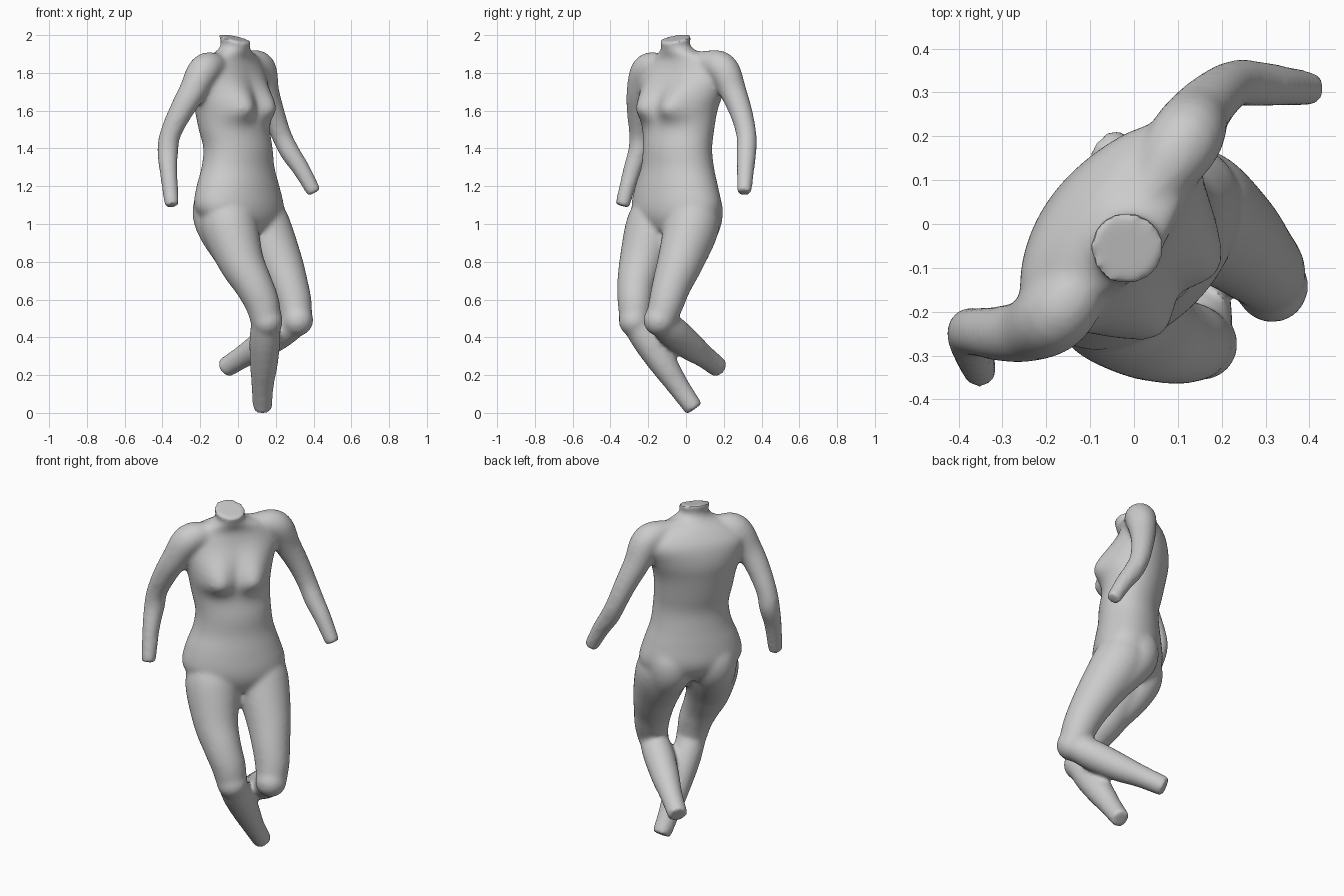
import bpy, bmesh, math
from mathutils import Vector, Matrix

old = bpy.data.objects.get("Cube")
if old:
    bpy.data.objects.remove(old)

grey = bpy.data.materials.new("plain_grey")
grey.use_nodes = True
grey.diffuse_color = (0.6, 0.6, 0.6, 1)
grey.node_tree.nodes["Principled BSDF"].inputs["Base Color"].default_value = (0.6, 0.6, 0.6, 1)

SIDES, STEPS = 40, 5
bm = bmesh.new()


def spline(rows):
    """Smoothly interpolate rows of numbers."""
    out = []
    for i in range(len(rows) - 1):
        quad = [Vector(rows[max(0, min(len(rows) - 1, i + k))]) for k in (-1, 0, 1, 2)]
        p0, p1, p2, p3 = quad
        for s in range(STEPS):
            t = s / STEPS
            out.append(p1 + 0.5 * t * ((p2 - p0) + t * ((2 * p0 - 5 * p1 + 4 * p2 - p3)
                                                       + t * (3 * (p1 - p2) + p3 - p0))))
    return out + [Vector(rows[-1])]


def loft(rings):
    """Skin a list of point rings and close both ends."""
    loops = [[bm.verts.new(p) for p in ring] for ring in rings]
    for a, b in zip(loops, loops[1:]):
        for i in range(SIDES):
            j = (i + 1) % SIDES
            bm.faces.new((a[i], a[j], b[j], b[i]))
    bm.faces.new(loops[0][::-1])
    bm.faces.new(loops[-1])


def ellipse(a, b):
    return [Vector((a * math.cos(math.tau * i / SIDES), b * math.sin(math.tau * i / SIDES), 0))
            for i in range(SIDES)]


def limb(rows):
    """Round tube through rows of x, y, z, radius."""
    pts = spline(rows)
    rings = []
    for i, p in enumerate(pts):
        way = (pts[min(i + 1, len(pts) - 1)] - pts[max(i - 1, 0)]).to_3d()
        turn = Vector((0, 0, -1)).rotation_difference(way.normalized())
        rings.append([p.to_3d() + turn @ v for v in ellipse(p[3], p[3])])
    loft(rings)


def ball(x, y, z, r):
    bmesh.ops.create_uvsphere(bm, u_segments=24, v_segments=16, radius=r,
                              matrix=Matrix.Translation((x, y, z)))


def bust(v, z):
    """Depth of the soft paired bulge at a torso point."""
    rise = (z - 1.615) / (.065 if z < 1.615 else .12)
    return .07 * math.exp(-((abs(v.x) - .105) / .085) ** 2 - rise ** 2)


# Torso and neck: x, y, z, half width, half depth, heading
torso = [
    (.04, -.06, .965, .17, .12, 45),
    (.02, -.05, 1.03, .252, .17, 45),
    (.005, -.05, 1.1, .279, .188, 45),
    (0, -.05, 1.2, .254, .179, 45),
    (0, -.045, 1.3, .218, .165, 45),
    (0, -.045, 1.4, .205, .16, 45),
    (-.02, -.04, 1.5, .213, .162, 46),
    (-.033, -.035, 1.6, .226, .168, 48),
    (-.048, -.02, 1.7, .255, .163, 50),
    (-.053, -.004, 1.8, .28, .136, 52),
    (-.035, -.005, 1.87, .215, .105, 52),
    (-.02, -.04, 1.915, .11, .085, 52),
    (-.015, -.055, 1.945, .076, .076, 52),
    (-.015, -.055, 1.985, .088, .088, 52),
]
rings = []
for x, y, z, a, b, heading in spline(torso):
    spin = Matrix.Rotation(math.radians(heading), 3, 'Z')
    ring = ellipse(a, b)
    for v in ring:
        if v.y < 0:
            v.y -= bust(v, z) * min(1, -v.y / .07)
        # Neck cut slopes forward
        v.z = max(0, z - 1.92) * 4 * v.y
    rings.append([Vector((x, y, z)) + spin @ v for v in ring])
loft(rings)

# Arms
limb([(-.05, -.06, 1.865, .045), (-.11, -.13, 1.84, .067), (-.178, -.205, 1.815, .085),
      (-.242, -.242, 1.7, .073), (-.3, -.25, 1.6, .064), (-.357, -.246, 1.48, .056),
      (-.372, -.25, 1.39, .056), (-.367, -.29, 1.27, .047), (-.35, -.338, 1.095, .039)])
limb([(.0, .01, 1.87, .045), (.05, .09, 1.85, .067), (.115, .19, 1.825, .085),
      (.148, .25, 1.7, .071), (.19, .295, 1.58, .06), (.23, .32, 1.47, .054),
      (.275, .32, 1.38, .053), (.335, .315, 1.29, .047), (.405, .308, 1.165, .039)])

# Seat, running down into the backs of the thighs
limb([(-.085, -.08, 1.17, .09), (-.115, -.09, 1.1, .119), (-.117, -.097, 1.03, .12),
      (-.09, -.13, .94, .105), (-.03, -.19, .83, .09)])
limb([(.045, .04, 1.17, .09), (.05, .07, 1.1, .119), (.052, .072, 1.03, .12),
      (.105, .05, .94, .108), (.18, .01, .83, .095)])

# Thighs, knees and shins
limb([(-.07, -.12, 1.13, .1), (-.055, -.142, 1.06, .138), (-.04, -.175, .97, .149),
      (.018, -.233, .8, .121), (.082, -.263, .68, .102), (.128, -.27, .58, .092),
      (.15, -.27, .48, .08)])
ball(.155, -.274, .487, .083)
limb([(.148, -.265, .48, .078), (.142, -.2, .38, .082), (.137, -.12, .26, .074),
      (.13, -.04, .14, .059), (.13, .045, .02, .051)])
limb([(.09, .03, 1.13, .1), (.105, .04, 1.06, .135), (.14, .025, .97, .145),
      (.22, -.03, .8, .122), (.268, -.075, .68, .104), (.298, -.105, .58, .093),
      (.312, -.134, .485, .081)])
ball(.315, -.142, .49, .084)
limb([(.312, -.133, .485, .074), (.23, -.07, .43, .084), (.12, .02, .355, .076),
      (.03, .095, .3, .061), (-.07, .175, .237, .054)])

bmesh.ops.recalc_face_normals(bm, faces=bm.faces)
mesh = bpy.data.meshes.new("figure_body")
bm.to_mesh(mesh)
bm.free()
body = bpy.data.objects.new("figure_body", mesh)
bpy.context.collection.objects.link(body)
bpy.context.view_layer.objects.active = body
body.select_set(True)

# Fuse the parts into one skin and soften the joins
fuse = body.modifiers.new("fuse", 'REMESH')
fuse.mode = 'VOXEL'
fuse.voxel_size = .011
soften = body.modifiers.new("soften", 'SMOOTH')
soften.factor = .5
soften.iterations = 16
for m in ("fuse", "soften"):
    bpy.ops.object.modifier_apply(modifier=m)

body.data.materials.clear()
body.data.materials.append(grey)
bpy.ops.object.shade_smooth_by_angle(angle=math.radians(40))
